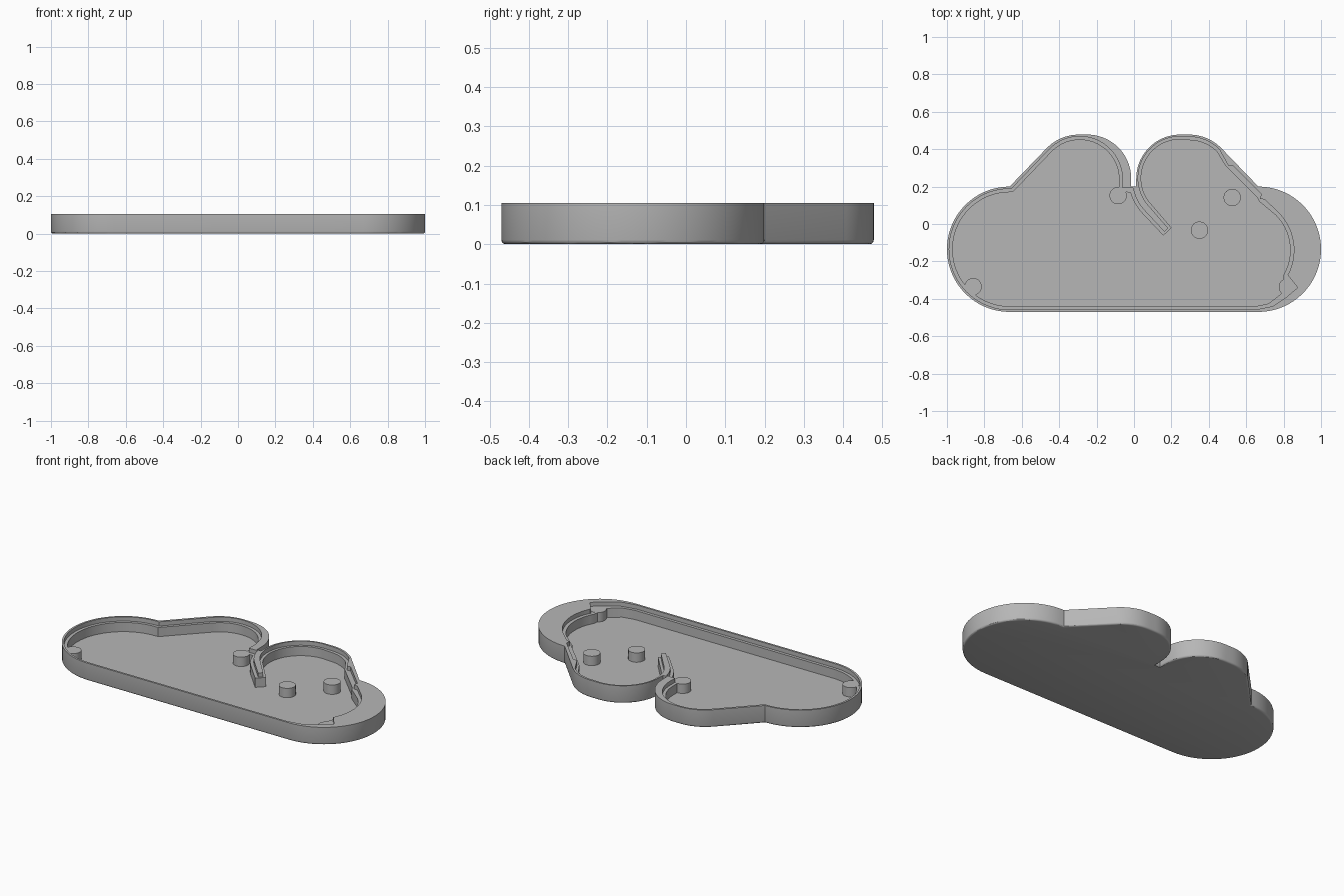
import bpy
import bmesh
from math import cos, sin, radians

cube = bpy.data.objects.get("Cube")
if cube:
    bpy.data.objects.remove(cube, do_unlink=True)

HEIGHT, LEDGE, FLOOR = 0.105, 0.08, 0.025

grey = bpy.data.materials.new("plain grey")
grey.use_nodes = True
grey.diffuse_color = (0.47, 0.47, 0.47, 1)
grey.node_tree.nodes["Principled BSDF"].inputs["Base Color"].default_value = grey.diffuse_color


def arc(x, y, r, start, end):
    n = max(2, round(abs(end - start) / 5))
    angles = [radians(start + (end - start) * i / n) for i in range(n + 1)]
    return [(x + r * cos(a), y + r * sin(a)) for a in angles]


def prism(name, loop, z0, z1, bevel=0):
    bm = bmesh.new()
    bottom = bm.faces.new([bm.verts.new((x, y, z0)) for x, y in loop])
    made = bmesh.ops.extrude_face_region(bm, geom=[bottom], use_keep_orig=True)
    for v in made["geom"]:
        if isinstance(v, bmesh.types.BMVert):
            v.co.z = z1
    bmesh.ops.recalc_face_normals(bm, faces=bm.faces)
    if bevel:
        bmesh.ops.bevel(bm, geom=list(bottom.edges), offset=bevel, segments=3,
                        profile=0.5, affect='EDGES', clamp_overlap=False)
    mesh = bpy.data.meshes.new(name)
    bm.to_mesh(mesh)
    bm.free()
    mesh.materials.append(grey)
    obj = bpy.data.objects.new(name, mesh)
    bpy.context.collection.objects.link(obj)
    return obj


def select(obj):
    bpy.ops.object.select_all(action='DESELECT')
    obj.select_set(True)
    bpy.context.view_layer.objects.active = obj


def cut(obj, cutter):
    select(obj)
    mod = obj.modifiers.new("cut", 'BOOLEAN')
    mod.operation, mod.solver, mod.object = 'DIFFERENCE', 'EXACT', cutter
    bpy.ops.object.modifier_apply(modifier=mod.name)
    bpy.data.objects.remove(cutter, do_unlink=True)


# Cloud outline with the narrow slot between the two upper lobes
outline = (
    arc(-0.665, -0.135, 0.335, 270, 90)
    + arc(-0.295, 0.238, 0.24, 135, 90)
    + arc(-0.25, 0.243, 0.235, 90, 0)
    + [(-0.015, 0.2), (0.012, 0.2)]
    + arc(0.247, 0.243, 0.235, 180, 90)
    + arc(0.295, 0.238, 0.24, 90, 45)
    + arc(0.665, -0.135, 0.335, 90, -90)
)


def hollow(d, inner, outer, tip, bar, right):
    """Inside outline at wall distance d, running round the curled divider."""
    return (
        arc(-0.665, -0.135, 0.335 - d, 270, 90)
        + [(-0.66 + 0.4 * d, 0.2 - d)]
        + arc(-0.29, 0.24, 0.24 - d, 135, 0)
        + bar
        + arc(0.245, 0.245, outer, 196, 225)
        + tip
        + arc(0.245, 0.245, inner, 225, 90)
        + arc(0.295, 0.238, 0.24 - d, 90, 45)
        + right
    )


# Shallow upper recess that leaves the lip and the divider ridge
recess = hollow(
    0.012, 0.223, 0.256, [(0.163, -0.042), (0.182, -0.022)],
    [(-0.062, 0.192), (-0.005, 0.192)],
    [(0.505, 0.31), (0.53, 0.31), (0.68, 0.16), (0.675, 0.135), (0.7, 0.13)]
    + arc(0.57, -0.14, 0.285, 45, -27)
    + [(0.82, -0.27), (0.875, -0.34), (0.81, -0.395), (0.74, -0.44), (0.65, -0.458)],
)

# Deep cavity down to the floor
cavity = hollow(
    0.03, 0.207, 0.275, [(0.157, -0.062), (0.2, -0.02)],
    [(-0.08, 0.195), (-0.04, 0.17)],
    [(0.49, 0.31), (0.51, 0.29), (0.66, 0.14), (0.67, 0.12)]
    + arc(0.57, -0.14, 0.265, 45, -30)
    + [(0.785, -0.375), (0.72, -0.425), (0.65, -0.44)],
)

tray = prism("cloud_tray", outline, 0, HEIGHT, bevel=0.011)
cut(tray, prism("recess_cutter", recess, LEDGE, HEIGHT + 0.1))
cut(tray, prism("cavity_cutter", cavity, FLOOR, HEIGHT + 0.1))
parts = [tray]

# Round pegs standing on the floor
pegs = {
    "divider_peg": (-0.085, 0.152), "upper_peg": (0.525, 0.142),
    "middle_peg": (0.35, -0.033), "right_corner_peg": (-0.86, -0.335),
    "left_corner_peg": (0.82, -0.337),
}
for name, (x, y) in pegs.items():
    parts.append(prism(name, arc(x, y, 0.046, 0, 360)[:-1], FLOOR - 0.005, LEDGE + 0.001))

for part in parts:
    select(part)
    bpy.ops.object.shade_smooth_by_angle(angle=radians(30))
